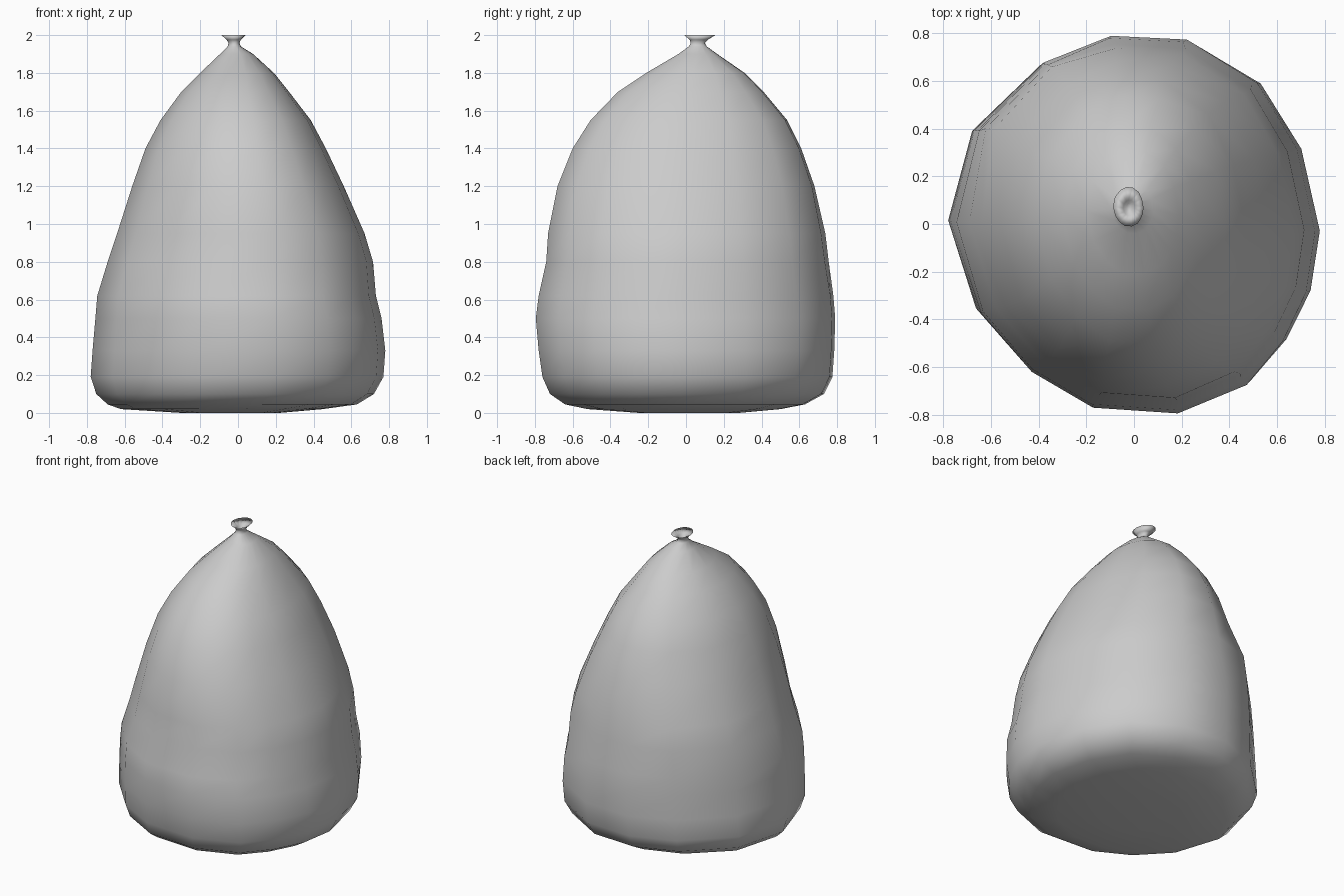
import bpy, bmesh
from math import exp

# Plan outline of the sack, seen from above (unit scale)
OUTLINE = [(1.0, -.04), (.90, .40), (.68, .75), (.29, .98), (-.13, 1.0),
           (-.50, .86), (-.87, .50), (-1.0, .01), (-.85, -.47), (-.57, -.78),
           (-.23, -.97), (.24, -1.0), (.62, -.85), (.82, -.62), (.95, -.36)]

# Height, then the x and y extents of each ring
RINGS = [
    (.000, -.30, .22, -.25, .28),
    (.020, -.62, .45, -.52, .50),
    (.045, -.69, .63, -.64, .63),
    (.10, -.75, .72, -.72, .73),
    (.19, -.78, .77, -.76, .775),
    (.33, -.77, .78, -.78, .785),
    (.50, -.755, .76, -.795, .79),
    (.62, -.745, .73, -.78, .78),
    (.80, -.69, .715, -.74, .75),
    (.95, -.64, .67, -.73, .73),
    (1.20, -.56, .56, -.68, .68),
    (1.40, -.49, .465, -.60, .61),
    (1.55, -.41, .385, -.505, .535),
    (1.70, -.30, .27, -.36, .41),
    (1.80, -.20, .19, -.21, .31),
    (1.90, -.095, .08, -.04, .165),
    (1.94, -.055, .015, .015, .11),
    (1.958, -.05, .008, .025, .10),
    (1.975, -.06, .015, .02, .115),
    (2.00, -.088, .04, -.01, .155),
    # inside of the tied mouth
    (1.975, -.045, .005, .035, .10),
    (1.955, -.032, -.012, .055, .085),
]

bm = bmesh.new()
loops = []
for z, x0, x1, y0, y1 in RINGS:
    cx, cy, hx, hy = (x0 + x1) / 2, (y0 + y1) / 2, (x1 - x0) / 2, (y1 - y0) / 2
    loop = []
    for u, v in OUTLINE:
        # soft bulge on the back left side
        b = .06 * exp(-((z - .9) / .15) ** 2) * max(0, (v - u) / 1.41 - .75) * 4
        loop.append(bm.verts.new((cx + hx * u - b * .7, cy + hy * v + b * .7, z)))
    loops.append(loop)

n = len(OUTLINE)
for a, b in zip(loops, loops[1:]):
    for i in range(n):
        j = (i + 1) % n
        bm.faces.new((a[i], a[j], b[j], b[i]))
bm.faces.new(loops[0][::-1])
bm.faces.new(loops[-1])
bmesh.ops.recalc_face_normals(bm, faces=bm.faces)
for f in bm.faces:
    f.smooth = True

mesh = bpy.data.meshes.new("tied_sack")
bm.to_mesh(mesh)
bm.free()
sack = bpy.data.objects.new("tied_sack", mesh)
bpy.context.collection.objects.link(sack)
